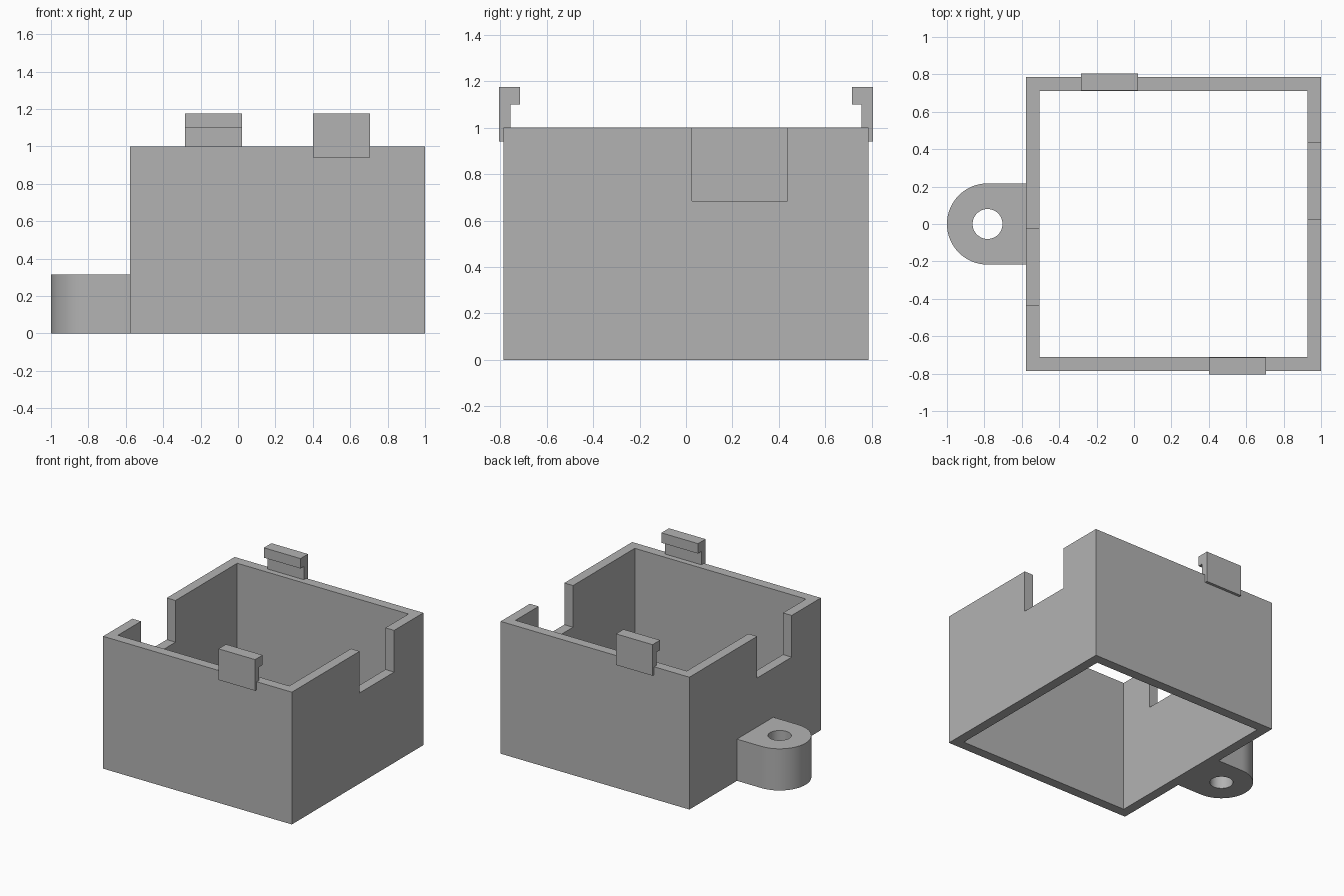
import bpy, bmesh, math

cube = bpy.data.objects.get("Cube")
if cube:
    bpy.data.objects.remove(cube, do_unlink=True)

gray = bpy.data.materials.new("light gray plastic")
gray.use_nodes = True
color = (0.45, 0.45, 0.45, 1)
gray.diffuse_color = color
gray.node_tree.nodes["Principled BSDF"].inputs["Base Color"].default_value = color


def prism(name, outline, vector):
    """Extrude a closed outline of 3D points along a vector."""
    bm = bmesh.new()
    face = bm.faces.new([bm.verts.new(p) for p in outline])
    extruded = bmesh.ops.extrude_face_region(bm, geom=[face], use_keep_orig=True)
    moved = [v for v in extruded["geom"] if isinstance(v, bmesh.types.BMVert)]
    bmesh.ops.translate(bm, verts=moved, vec=vector)
    bmesh.ops.recalc_face_normals(bm, faces=bm.faces)
    mesh = bpy.data.meshes.new(name)
    bm.to_mesh(mesh)
    bm.free()
    mesh.materials.append(gray)
    obj = bpy.data.objects.new(name, mesh)
    bpy.context.collection.objects.link(obj)
    return obj


def box(name, x0, x1, y0, y1, z0, z1):
    return prism(name, [(x0, y0, z0), (x1, y0, z0), (x1, y1, z0), (x0, y1, z0)], (0, 0, z1 - z0))


def arc(cx, radius, start, end, steps, z):
    angles = [start + (end - start) * i / steps for i in range(steps + 1)]
    return [(cx + radius * math.cos(a), radius * math.sin(a), z) for a in angles]


def activate(obj):
    bpy.ops.object.select_all(action='DESELECT')
    obj.select_set(True)
    bpy.context.view_layer.objects.active = obj


def cut(obj, cutter):
    mod = obj.modifiers.new("cut", 'BOOLEAN')
    mod.operation = 'DIFFERENCE'
    mod.solver = 'EXACT'
    mod.object = cutter
    activate(obj)
    bpy.ops.object.modifier_apply(modifier=mod.name)
    bpy.data.objects.remove(cutter, do_unlink=True)


# Open rectangular housing with a notch in each side wall
LEFT, RIGHT, HALF, WALL = -0.578, 1.0, 0.785, 0.073
housing = box("housing", LEFT, RIGHT, -HALF, HALF, 0, 1)
cut(housing, box("cavity_cutter", LEFT + WALL, RIGHT - WALL, -HALF + WALL, HALF - WALL, -0.2, 1.2))
for x, y0, y1 in ((RIGHT, 0.025, 0.437), (LEFT, -0.437, -0.025)):
    cut(housing, box("notch_cutter", x - 0.15, x + 0.15, y0, y1, 0.685, 1.2))

# Rounded mounting lug with a screw hole
R, CX = 0.217, -0.783
outline = [(LEFT, R, 0)] + arc(CX, R, math.pi / 2, 3 * math.pi / 2, 32, 0) + [(LEFT, -R, 0)]
lug = prism("mounting_lug", outline, (0, 0, 0.315))
cut(lug, prism("hole_cutter", arc(CX, 0.08, 0, math.tau, 48, -0.1)[:-1], (0, 0, 0.6)))
activate(lug)
bpy.ops.object.shade_smooth_by_angle(angle=math.radians(30))

# Hooked snap clips on the front and back walls
profile = [(0.805, 0.94), (0.805, 1.175), (0.715, 1.175), (0.715, 1.10), (0.755, 1.10), (0.755, 0.94)]
for name, side, x in (("front_clip", -1, 0.40), ("back_clip", 1, -0.284)):
    prism(name, [(x, side * y, z) for y, z in profile], (0.306, 0, 0))
